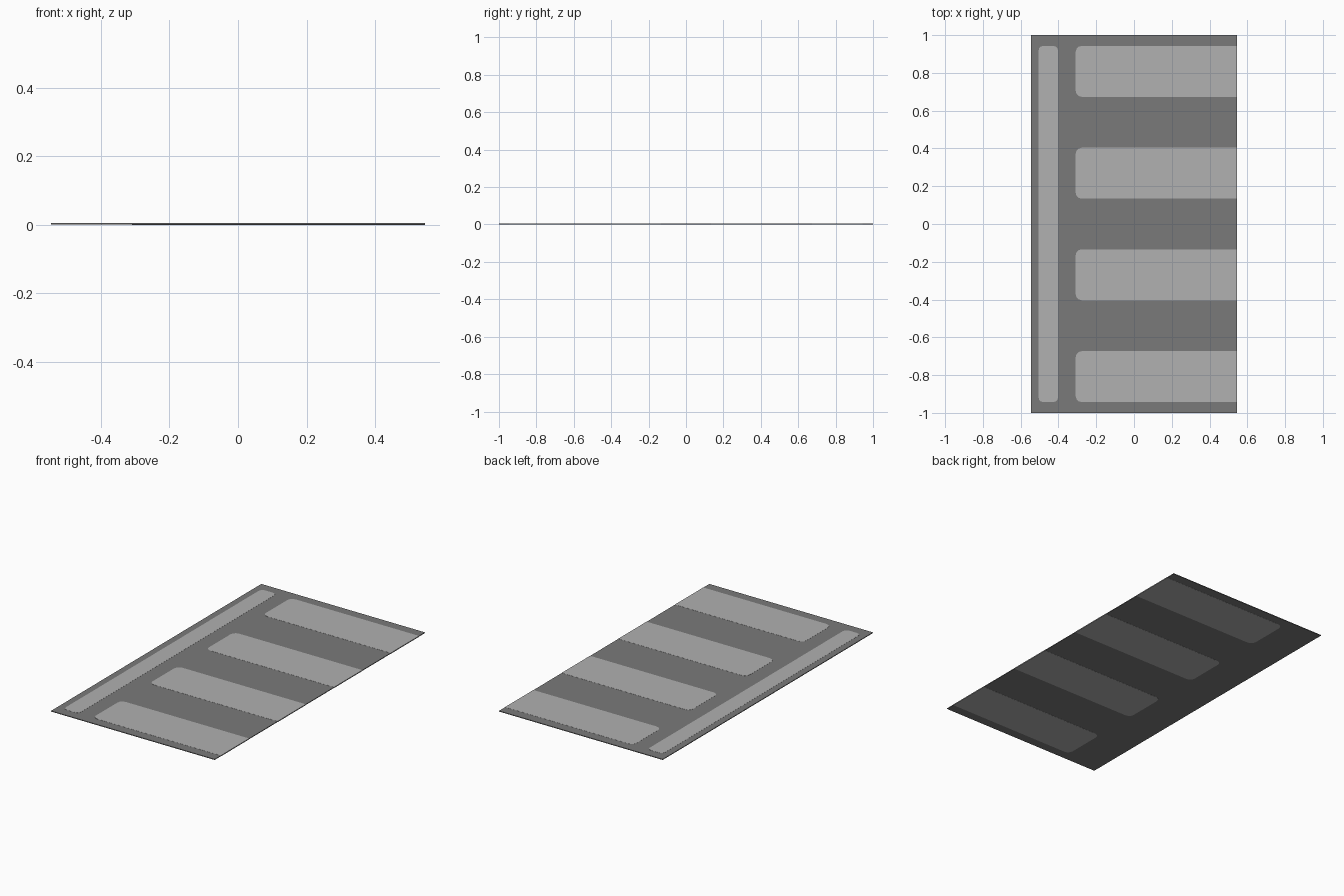
import bpy, bmesh, math

if "Cube" in bpy.data.objects:
    bpy.data.objects.remove(bpy.data.objects["Cube"])

HALF_X, HALF_Y = 0.545, 1.0
TOP, PROUD = 0.0055, 0.0006


def material(name, value):
    m = bpy.data.materials.new(name)
    m.diffuse_color = (value, value, value, 1)
    m.use_nodes = True
    m.node_tree.nodes["Principled BSDF"].inputs["Base Color"].default_value = m.diffuse_color
    return m


asphalt = material("asphalt_grey", 0.195)
paint = material("paint_light_grey", 0.44)


def plate(name, x0, x1, y0, y1, z0, z1, mat, r=0.0, round_right=True):
    """Flat plate with optional rounded corners, extruded from z0 to z1."""
    corners = [(x0, y0, 1, 1, 180, True), (x1, y0, -1, 1, 270, round_right),
               (x1, y1, -1, -1, 0, round_right), (x0, y1, 1, -1, 90, True)]
    pts = []
    for x, y, sx, sy, start, rounded in corners:
        if r and rounded:
            for i in range(4):
                a = math.radians(start + 30 * i)
                pts.append((x + sx * r + r * math.cos(a), y + sy * r + r * math.sin(a)))
        else:
            pts.append((x, y))
    bm = bmesh.new()
    face = bm.faces.new([bm.verts.new((x, y, z0)) for x, y in pts])
    res = bmesh.ops.extrude_face_region(bm, geom=[face], use_keep_orig=True)
    verts = [g for g in res["geom"] if isinstance(g, bmesh.types.BMVert)]
    bmesh.ops.translate(bm, verts=verts, vec=(0, 0, z1 - z0))
    bmesh.ops.recalc_face_normals(bm, faces=bm.faces)
    mesh = bpy.data.meshes.new(name)
    bm.to_mesh(mesh)
    bm.free()
    mesh.materials.append(mat)
    obj = bpy.data.objects.new(name, mesh)
    bpy.context.collection.objects.link(obj)
    return obj


# Road slab
plate("road_slab", -HALF_X, HALF_X, -HALF_Y, HALF_Y, PROUD, TOP - PROUD, asphalt)

# Long stop line, on the top side only
plate("stop_line", -0.505, -0.402, -0.943, 0.943, TOP / 2, TOP, paint, r=0.025)

# Crossing bars run through the slab and out to the right edge
for i, y in enumerate((-0.808, -0.269, 0.269, 0.808)):
    plate(f"crossing_bar_{i + 1}", -0.309, HALF_X + 0.0004, y - 0.135, y + 0.135,
          0, TOP, paint, r=0.033, round_right=False)
